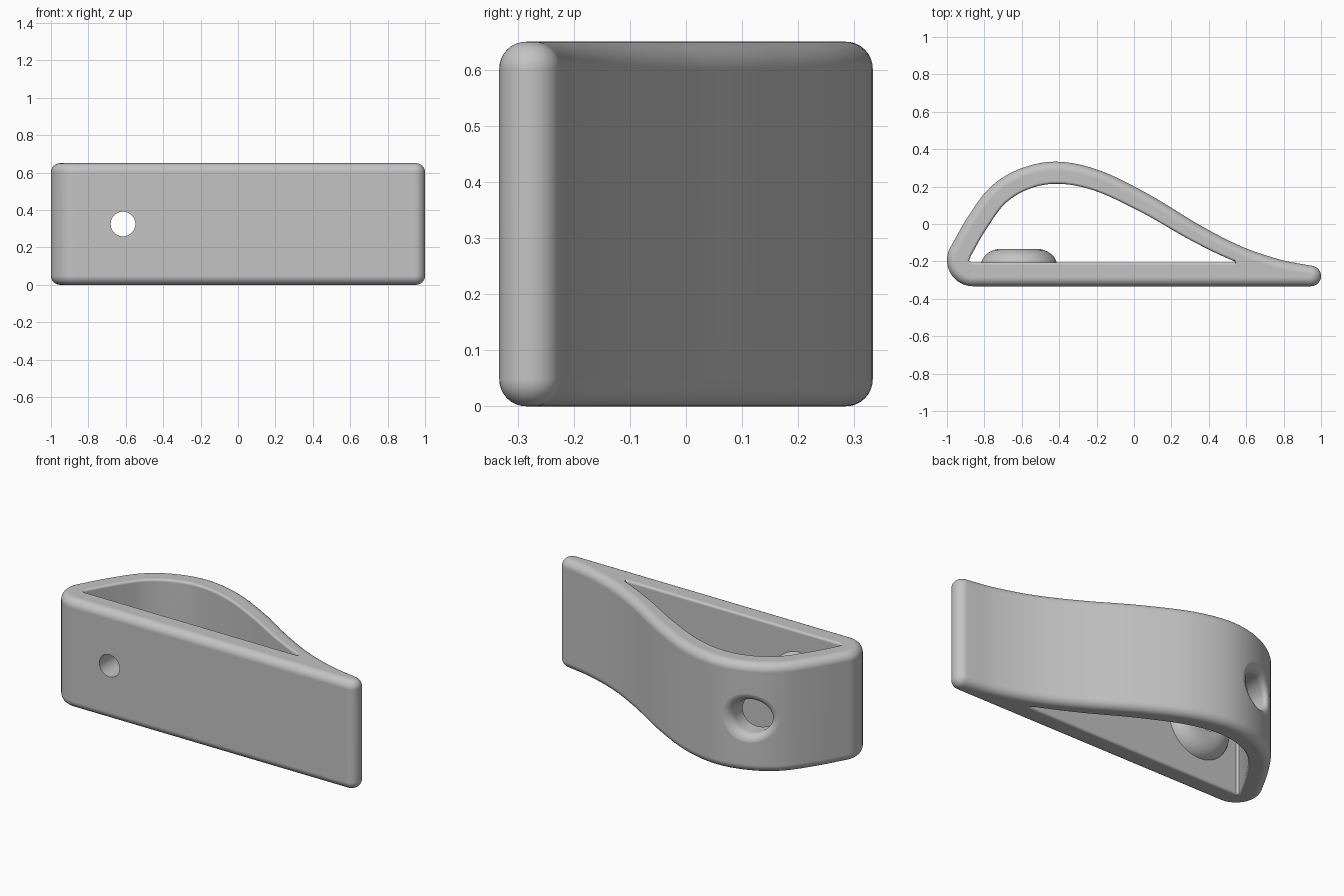
import bpy, bmesh, math
from mathutils import Vector

cube = bpy.data.objects.get("Cube")
if cube:
    bpy.data.objects.remove(cube, do_unlink=True)

HEIGHT, FILLET, INNER_Y = 0.65, 0.048, -0.205
HOLE_X, HOLE_Z = -0.615, HEIGHT / 2

grey = bpy.data.materials.new("light_grey")
grey.use_nodes = True
grey.diffuse_color = (0.55, 0.55, 0.55, 1)
grey.node_tree.nodes["Principled BSDF"].inputs["Base Color"].default_value = (0.55, 0.55, 0.55, 1)


def loft(name, rings):
    """Closed solid skinned over equal-length rings of points."""
    bm = bmesh.new()
    loops = [[bm.verts.new(p) for p in ring] for ring in rings]
    n = len(loops[0])
    for a, b in zip(loops, loops[1:]):
        for i in range(n):
            j = (i + 1) % n
            bm.faces.new((a[i], a[j], b[j], b[i]))
    bm.faces.new(loops[0])
    bm.faces.new(loops[-1])
    bmesh.ops.recalc_face_normals(bm, faces=bm.faces)
    mesh = bpy.data.meshes.new(name)
    bm.to_mesh(mesh)
    bm.free()
    mesh.materials.append(grey)
    obj = bpy.data.objects.new(name, mesh)
    bpy.context.collection.objects.link(obj)
    return obj


def arc(cx, cy, r, start, end, steps=16):
    angles = [math.radians(start + (end - start) * i / steps) for i in range(steps + 1)]
    return [Vector((cx + r * math.cos(a), cy + r * math.sin(a))) for a in angles]


def spline(points, steps=8):
    """Smooth curve through the points."""
    p = [Vector(q) for q in points]
    p = [2 * p[0] - p[1]] + p + [2 * p[-1] - p[-2]]
    out = []
    for a, b, c, d in zip(p, p[1:], p[2:], p[3:]):
        for i in range(steps):
            t = i / steps
            out.append(0.5 * (2 * b + (c - a) * t + (2 * a - 5 * b + 4 * c - d) * t ** 2
                              + (3 * b - a - 3 * c + d) * t ** 3))
    return out + [p[-2]]


def left_of(a, b):
    d = (b - a).normalized()
    return Vector((-d.y, d.x))


def inset(loop, amount, z):
    """Counter-clockwise outline moved inward, placed at height z."""
    n = len(loop)
    out = []
    for i, p in enumerate(loop):
        q = p + amount * left_of(loop[i - 1], loop[(i + 1) % n])
        out.append((q.x, q.y, z))
    return out


def circle(r, y_at, n=64):
    """Ring round the screw axis; y_at gives depth for each x."""
    out = []
    for i in range(n):
        a = math.tau * i / n
        x = HOLE_X + r * math.cos(a)
        out.append((x, y_at(x), HOLE_Z + r * math.sin(a)))
    return out


# Outline of the body, seen from above
back = spline([(0.955, -0.224), (0.78, -0.19), (0.57, -0.118), (0.35, -0.005),
               (0.085, 0.155), (-0.18, 0.285), (-0.41, 0.333), (-0.61, 0.295),
               (-0.77, 0.195), (-0.89, 0.035), (-0.987, -0.134)])
outline = (arc(-0.86, -0.193, 0.14, 155, 270) + arc(0.945, -0.278, 0.055, -90, 80)
           + back[1:-1])

# Body with rounded top and bottom rims
quarter = [math.pi / 2 * i / 8 for i in range(9)]
rim = [(FILLET * (1 - math.sin(a)), FILLET * (1 - math.cos(a))) for a in quarter]
body = loft("wedge_body", [inset(outline, d, z) for d, z in rim]
            + [inset(outline, d, HEIGHT - z) for d, z in reversed(rim)])

# Open cavity following the curved back wall
cavity = [Vector((0.545, INNER_Y))]
for a, b, c in zip(back, back[1:], back[2:]):
    taper = min(max((b.x + 0.4) / 0.95, 0), 1)
    q = b + left_of(a, c) * (0.118 - 0.03 * taper)
    if q.y > INNER_Y + 0.004 and q.x < 0.54:
        cavity.append(q)
cavity += [Vector((-0.882, -0.195)), Vector((-0.87, INNER_Y))]
FLARE = 0.014
lip = [(-FLARE * (1 - math.sin(a)), FLARE * (1 - math.cos(a))) for a in quarter[::2]]
lip = [(-FLARE, -0.05)] + lip
cavity_cutter = loft("cavity_cutter", [inset(cavity, d, z) for d, z in lip]
                     + [inset(cavity, d, HEIGHT - z) for d, z in reversed(lip)])

# Domed screw boss on the inside of the front wall
dome = [circle(0.205, lambda x: -0.26)]
for a in quarter:
    dome.append(circle(0.095 + 0.11 * math.cos(a),
                       lambda x, a=a: -0.228 + 0.095 * math.sin(a)))
boss = loft("screw_boss", dome)

# Screw hole through the front wall and boss
screw_cutter = loft("screw_cutter", [circle(0.066, lambda x: -0.5), circle(0.066, lambda x: 0)])


def back_y(x):
    for a, b in zip(back, back[1:]):
        if b.x <= x <= a.x:
            return a.y + (b.y - a.y) * (x - a.x) / (b.x - a.x)
    return back[-1].y


# Tool hole in the back wall with a rounded mouth that follows the curve
R, MOUTH = 0.1, 0.05
rings = [circle(R + MOUTH, lambda x: 0.6), circle(R + MOUTH, lambda x: back_y(x) + 0.001)]
for a in quarter[1:]:
    rings.append(circle(R + MOUTH * (1 - math.sin(a)),
                        lambda x, a=a: back_y(x) - MOUTH * (1 - math.cos(a))))
rings.append(circle(R, lambda x: -0.08))
tool_cutter = loft("tool_hole_cutter", rings)

# Combine the parts
bpy.context.view_layer.objects.active = body
for part, operation in ((cavity_cutter, "DIFFERENCE"), (boss, "UNION"),
                        (screw_cutter, "DIFFERENCE"), (tool_cutter, "DIFFERENCE")):
    mod = body.modifiers.new(part.name, "BOOLEAN")
    mod.object, mod.operation, mod.solver = part, operation, "EXACT"
    bpy.ops.object.modifier_apply(modifier=mod.name)
    bpy.data.objects.remove(part, do_unlink=True)

# Smooth curved faces, keep sharp cavity edges
for obj in bpy.context.selected_objects:
    obj.select_set(False)
body.select_set(True)
bpy.ops.object.shade_smooth_by_angle(angle=math.radians(30))
normals = body.modifiers.new("weighted_normals", "WEIGHTED_NORMAL")
normals.keep_sharp = True
